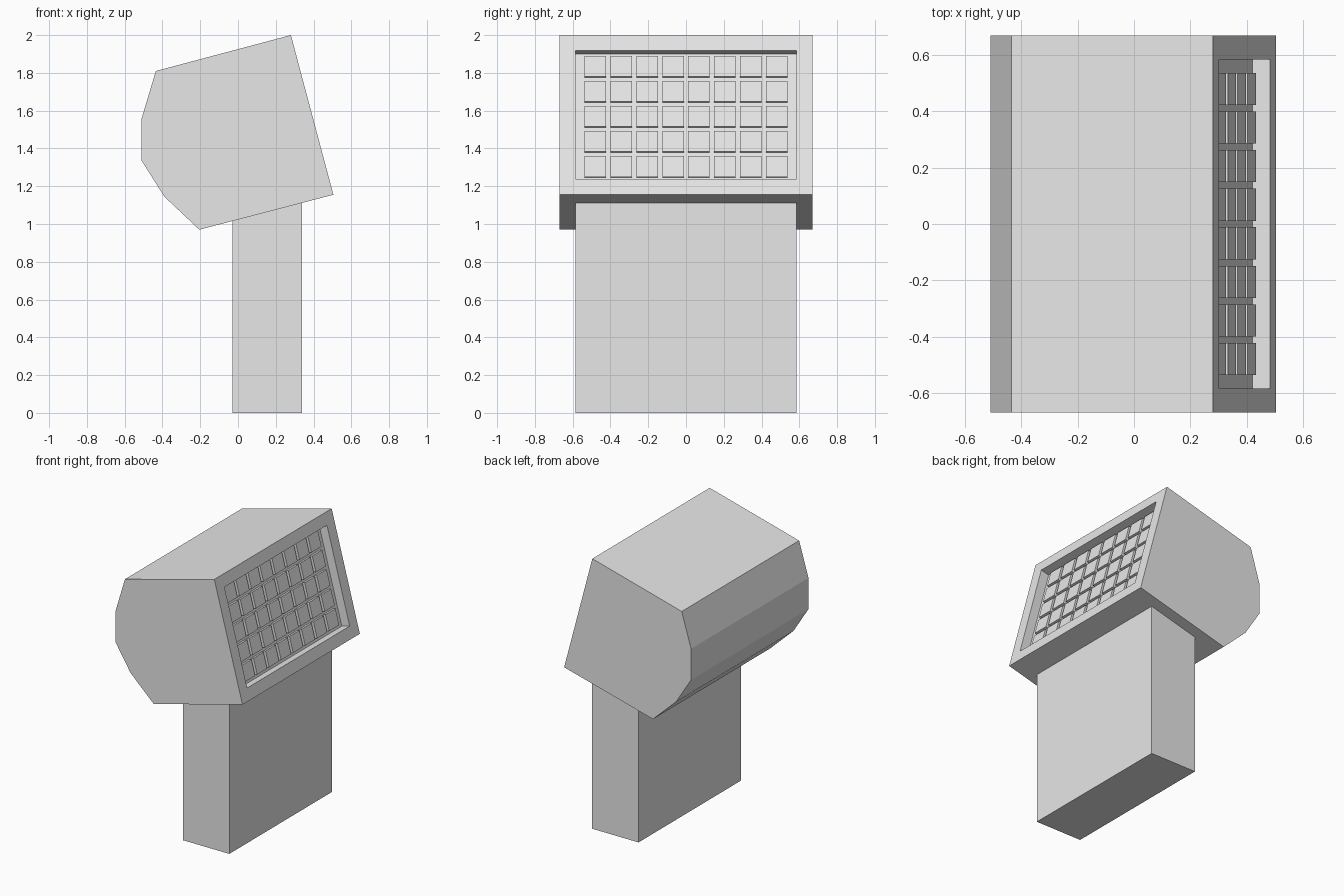
import bpy
import bmesh
import math
from mathutils import Matrix, Vector

cube = bpy.data.objects.get("Cube")
if cube:
    bpy.data.objects.remove(cube, do_unlink=True)

# Single flat colour
grey = bpy.data.materials.new("light grey")
grey.use_nodes = True
grey.diffuse_color = (0.8, 0.8, 0.8, 1)
grey.node_tree.nodes["Principled BSDF"].inputs["Base Color"].default_value = (0.8, 0.8, 0.8, 1)


def make_object(name, bm):
    bmesh.ops.recalc_face_normals(bm, faces=bm.faces)
    mesh = bpy.data.meshes.new(name)
    bm.to_mesh(mesh)
    bm.free()
    mesh.materials.append(grey)
    obj = bpy.data.objects.new(name, mesh)
    bpy.context.collection.objects.link(obj)
    return obj


def add_box(bm, center, size, frame=Matrix()):
    matrix = frame @ Matrix.Translation(center) @ Matrix.Diagonal((*size, 1))
    bmesh.ops.create_cube(bm, size=1, matrix=matrix)


# Post
bm = bmesh.new()
add_box(bm, (0.155, 0, 0.575), (0.37, 1.17, 1.15))
make_object("post", bm)

# Housing: side profile extruded across the width
HALF_WIDTH = 0.67
top = Vector((0.28, 0, 2.0))
bottom = Vector((0.505, 0, 1.155))
profile = [(top.x, top.z), (bottom.x, bottom.z), (-0.205, 0.97), (-0.39, 1.145),
           (-0.51, 1.335), (-0.51, 1.56), (-0.435, 1.81)]
bm = bmesh.new()
side = bm.faces.new([bm.verts.new((x, -HALF_WIDTH, z)) for x, z in profile])
extruded = bmesh.ops.extrude_face_region(bm, geom=[side])["geom"]
bmesh.ops.translate(bm, vec=(0, 2 * HALF_WIDTH, 0),
                    verts=[v for v in extruded if isinstance(v, bmesh.types.BMVert)])
bmesh.ops.recalc_face_normals(bm, faces=bm.faces)

# Sunken panel in the sloping face
down = (bottom - top).normalized()
normal = Vector((-down.z, 0, down.x))
DEPTH = 0.065
panel = max(bm.faces, key=lambda f: f.normal.dot(normal))
bmesh.ops.inset_region(bm, faces=[panel], thickness=0.085, use_even_offset=True)
panel = bmesh.ops.extrude_discrete_faces(bm, faces=[panel])["faces"][0]
bmesh.ops.translate(bm, vec=-normal * DEPTH, verts=panel.verts)
make_object("housing", bm)

# Grid of raised keys; frame axes are down the slope, across, and outward
frame = Matrix((down, Vector((0, 1, 0)), normal)).transposed().to_4x4()
frame.translation = top
KEY, PITCH, HEIGHT = 0.114, 0.137, 0.02
bm = bmesh.new()
for row in range(5):
    for column in range(8):
        center = (0.159 + row * PITCH, (column - 3.5) * PITCH, -DEPTH + HEIGHT / 2)
        add_box(bm, center, (KEY, KEY, HEIGHT), frame)
make_object("panel_keys", bm)
